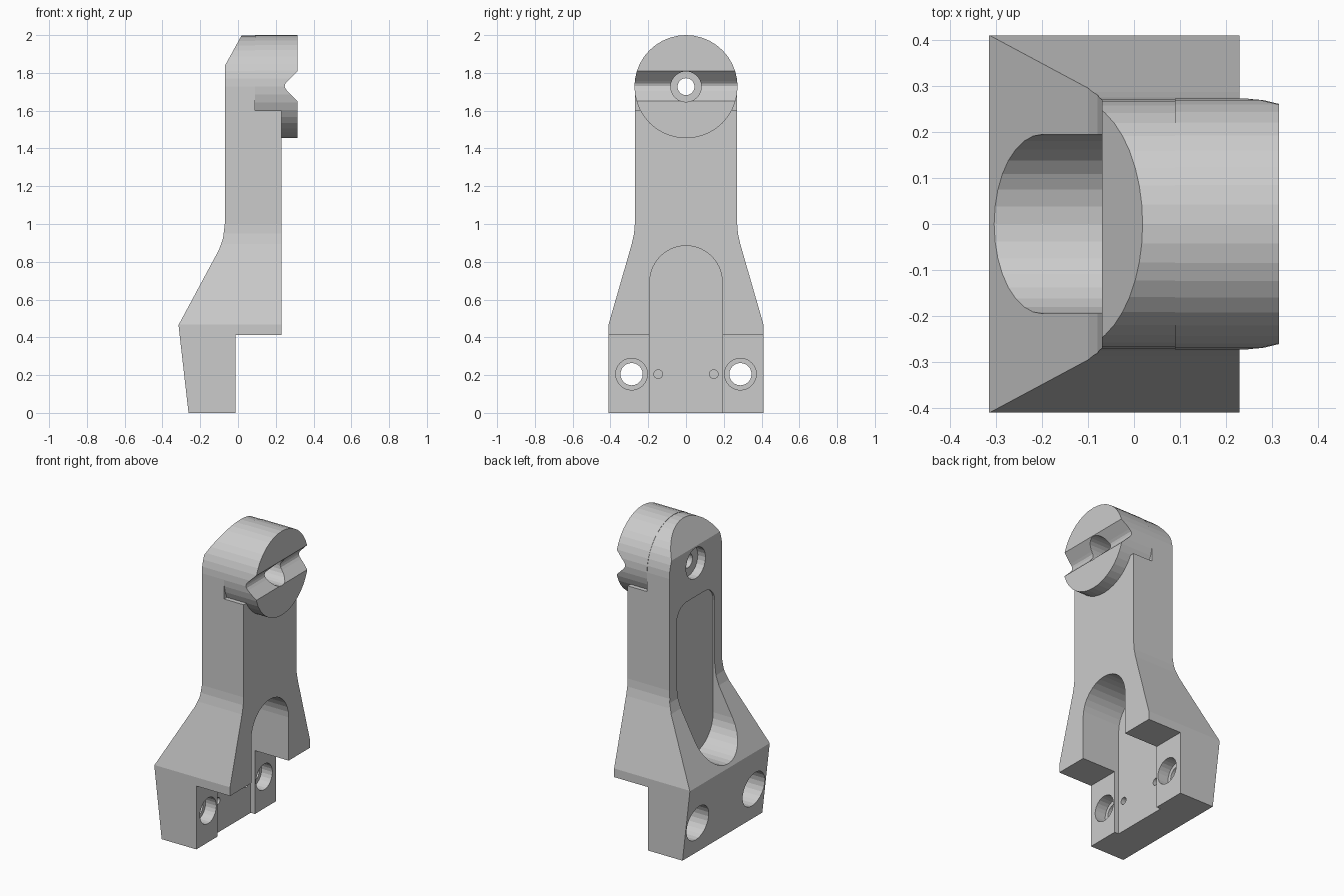
import bpy, bmesh
from math import sin, cos, radians

if "Cube" in bpy.data.objects:
    bpy.data.objects.remove(bpy.data.objects["Cube"])


def prism(name, pts, axis, lo, hi):
    """Extrude a 2D outline: axis 'x' uses (y, z) points, axis 'y' uses (x, z) points."""
    bm = bmesh.new()
    place = (lambda a, b, d: (d, a, b)) if axis == 'x' else (lambda a, b, d: (a, d, b))
    face = bm.faces.new([bm.verts.new(place(a, b, lo)) for a, b in pts])
    out = bmesh.ops.extrude_face_region(bm, geom=[face])
    vec = (hi - lo, 0, 0) if axis == 'x' else (0, hi - lo, 0)
    bmesh.ops.translate(bm, vec=vec, verts=[v for v in out['geom'] if isinstance(v, bmesh.types.BMVert)])
    bmesh.ops.recalc_face_normals(bm, faces=bm.faces)
    me = bpy.data.meshes.new(name)
    bm.to_mesh(me)
    bm.free()
    ob = bpy.data.objects.new(name, me)
    bpy.context.collection.objects.link(ob)
    return ob


def arc(cy, cz, r, a0, a1, n):
    return [(cy + r * cos(radians(a0 + (a1 - a0) * i / n)),
             cz + r * sin(radians(a0 + (a1 - a0) * i / n))) for i in range(n + 1)]


def rod(name, y, z, r, lo, hi, n=24):
    return prism(name, arc(y, z, r, 0, 360, n)[:-1], 'x', lo, hi)


def boolean(target, tool, op):
    mod = target.modifiers.new(op, 'BOOLEAN')
    mod.operation, mod.solver, mod.object = op, 'EXACT', tool
    bpy.context.view_layer.objects.active = target
    bpy.ops.object.modifier_apply(modifier=mod.name)
    bpy.data.objects.remove(tool)


HEAD_Z = 1.727

# Body: side profile intersected with the tapered, round-topped outline
body = prism('bracket_body', [
    (-0.262, 0), (-0.013, 0), (-0.013, 0.412), (0.23, 0.412), (0.23, 1.602), (0.09, 1.602),
    (0.09, 2.1), (0.075, 2.1), (-0.07, 1.837), (-0.07, 1.0), (-0.079, 0.925), (-0.1, 0.865),
    (-0.315, 0.465)], 'y', -0.6, 0.6)
half = [(0.41, -0.1), (0.41, 0.468), (0.287, 0.895), (0.275, 0.95), (0.271, 1.0)]
outline = half + arc(0, HEAD_Z, 0.271, 0, 180, 20) + [(-y, z) for y, z in reversed(half)]
boolean(body, prism('outline', outline, 'x', -0.6, 0.6), 'INTERSECT')

# Round clamping head
boolean(body, rod('head', 0, HEAD_Z, 0.273, 0.0895, 0.315, 40), 'UNION')

# Groove across the head
boolean(body, prism('groove', [
    (0.375, 1.87), (0.262, 1.757), (0.251, 1.744), (0.247, 1.73), (0.251, 1.716),
    (0.262, 1.703), (0.375, 1.59)], 'y', -0.6, 0.6), 'DIFFERENCE')

# Front arch that runs down into the shallow foot channel
arch = [(0.192, -0.1)] + arc(0, 0.693, 0.192, 0, 180, 16) + [(-0.192, -0.1)]
boolean(body, prism('arch', arch, 'x', -0.043, 0.6), 'DIFFERENCE')

# Long shallow slot in the back
slot = (arc(0, 0.68, 0.195, 180, 360, 16) + arc(0.095, 1.41, 0.1, 0, 90, 5)
        + arc(-0.095, 1.41, 0.1, 90, 180, 5))
boolean(body, prism('slot', slot, 'x', -0.6, -0.059), 'DIFFERENCE')

# Stepped bolt holes and blind pin holes: (y, z, radius, from x, to x)
holes = [(0, HEAD_Z, 0.045, -0.5, 0.5), (0, HEAD_Z, 0.081, 0.1, 0.5), (0, HEAD_Z, 0.1, -0.5, -0.015)]
for s in (-1, 1):
    holes += [(s * 0.288, 0.205, 0.059, -0.5, 0.1), (s * 0.288, 0.205, 0.084, -0.09, 0.1),
              (s * 0.288, 0.205, 0.113, -0.5, -0.14), (s * 0.147, 0.205, 0.023, -0.1, 0.1)]
for y, z, r, lo, hi in holes:
    boolean(body, rod('hole', y, z, r, lo, hi), 'DIFFERENCE')
